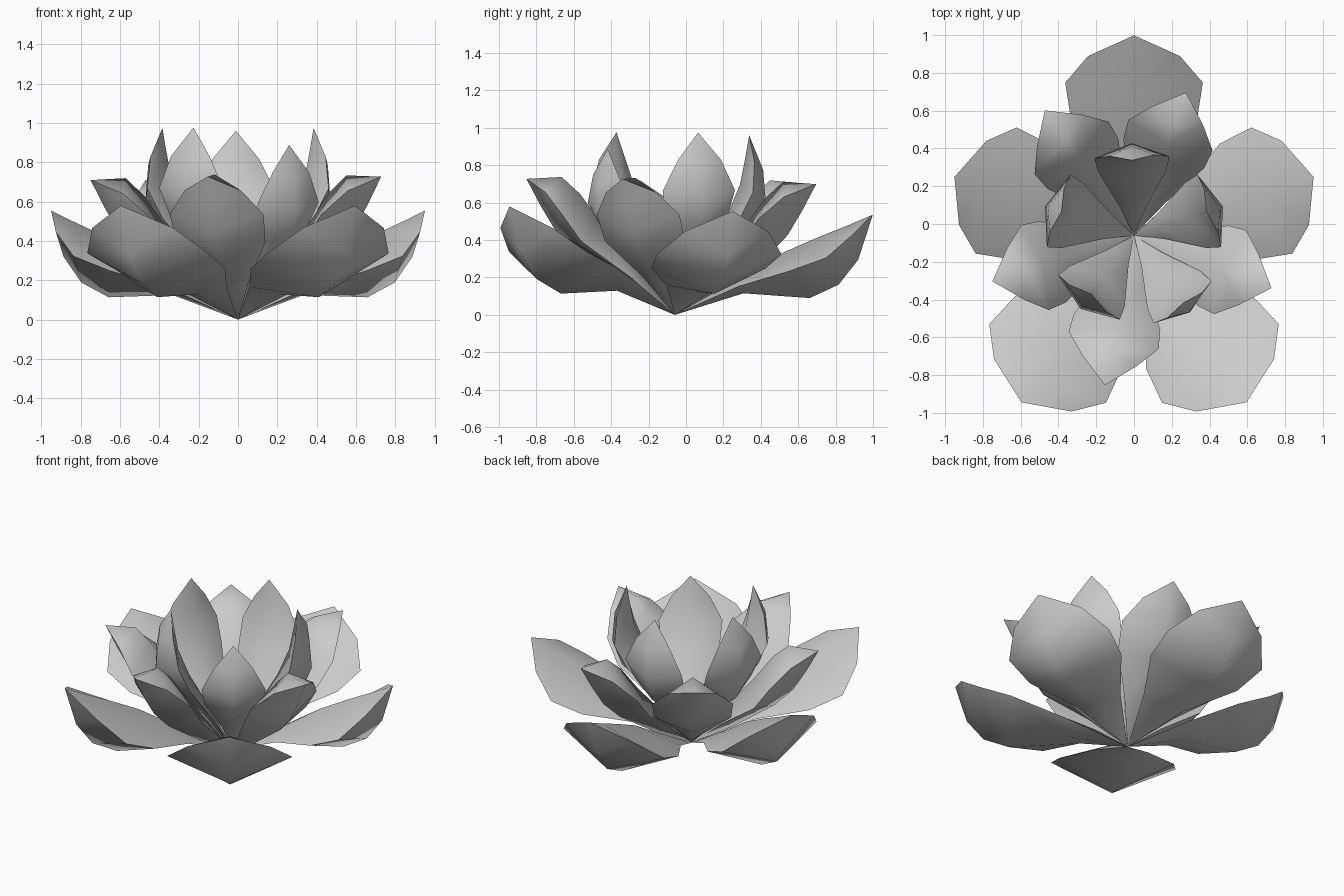
import bpy, bmesh, math
from mathutils import Matrix, Vector

cube = bpy.data.objects.get("Cube")
if cube:
    bpy.data.objects.remove(cube)

# One plain grey for the whole flower
grey = bpy.data.materials.new("petal_grey")
grey.use_nodes = True
colour = (0.6, 0.6, 0.6, 1)
grey.diffuse_color = colour
grey.node_tree.nodes["Principled BSDF"].inputs["Base Color"].default_value = colour

CENTRE = Vector((0, -0.06, 0))

# Rows run from base to tip:
# belly (out, up), edge (out, side, up), upper ridge (out, up); then the tip (out, up)
OUTER = ([((0.36, 0.125), (0.33, 0.155, 0.16), (0.33, 0.20)),
          ((0.71, 0.11), (0.60, 0.33, 0.25), (0.57, 0.35)),
          ((0.86, 0.185), (0.79, 0.36, 0.325), (0.75, 0.435)),
          ((0.96, 0.32), (0.925, 0.24, 0.45), (0.90, 0.50))], (1.03, 0.56))
MIDDLE = ([((0.27, 0.15), (0.22, 0.10, 0.20), (0.20, 0.25)),
           ((0.52, 0.32), (0.46, 0.23, 0.39), (0.40, 0.49)),
           ((0.64, 0.44), (0.56, 0.24, 0.53), (0.51, 0.64)),
           ((0.725, 0.58), (0.67, 0.145, 0.65), (0.61, 0.73))], (0.80, 0.72))
INNER = ([((0.18, 0.25), (0.15, 0.07, 0.25), (0.13, 0.27)),
          ((0.43, 0.45), (0.34, 0.18, 0.51), (0.28, 0.53)),
          ((0.49, 0.60), (0.415, 0.20, 0.66), (0.35, 0.70)),
          ((0.475, 0.78), (0.425, 0.12, 0.82), (0.38, 0.85))], (0.40, 0.965))


def petal(name, shape, azimuth, pitch=0, scale=1):
    """Plump petal: a keeled belly below, a low ridge above, sharp rim between."""
    rows, tip_pos = shape
    bm = bmesh.new()
    base = bm.verts.new((0, 0, 0))
    tip = bm.verts.new((tip_pos[0], 0, tip_pos[1]))
    # Each ring goes belly, left edge, ridge, right edge
    rings = [[bm.verts.new(p) for p in ((b[0], 0, b[1]), (e[0], e[1], e[2]),
                                        (r[0], 0, r[1]), (e[0], -e[1], e[2]))]
             for b, e, r in rows]
    for i in range(4):
        j = (i + 1) % 4
        bm.faces.new((base, rings[0][i], rings[0][j]))
        for a, b in zip(rings, rings[1:]):
            bm.faces.new((a[i], b[i], b[j], a[j]))
        bm.faces.new((rings[-1][i], tip, rings[-1][j]))
    bmesh.ops.recalc_face_normals(bm, faces=bm.faces)
    # Keep the rim crisp, everything else smooth
    for f in bm.faces:
        f.smooth = True
    rim = {v for ring in rings for v in (ring[1], ring[3])} | {base, tip}
    for e in bm.edges:
        if e.verts[0] in rim and e.verts[1] in rim:
            e.smooth = False
    bm.transform(Matrix.Translation(CENTRE)
                 @ Matrix.Rotation(math.radians(azimuth), 4, 'Z')
                 @ Matrix.Rotation(math.radians(-pitch), 4, 'Y')
                 @ Matrix.Scale(scale, 4))
    mesh = bpy.data.meshes.new(name)
    bm.to_mesh(mesh)
    bm.free()
    mesh.materials.append(grey)
    bpy.context.collection.objects.link(bpy.data.objects.new(name, mesh))


# Each ring: shape and (azimuth, pitch, scale) for its five petals
RINGS = {
    "outer_petal": (OUTER, [(90, -1.7, 1.012), (162, 0.5, 0.975), (18, 0.5, 0.975),
                            (-124, 0, 1.035), (-56, 0, 1.035)]),
    "middle_petal": (MIDDLE, [(70, -1, 0.99), (125.5, -1, 1), (198, 0, 0.985),
                              (-101, 0, 1.01), (-21, 1, 0.99)]),
    "inner_petal": (INNER, [(91.5, 0, 0.995), (162, 0, 1.01), (18, 0, 1.01),
                            (-126, 1, 1.005), (-54, -4, 0.95)]),
}
for ring, (shape, placements) in RINGS.items():
    for n, (azimuth, pitch, scale) in enumerate(placements, 1):
        petal(f"{ring}_{n}", shape, azimuth, pitch, scale)
